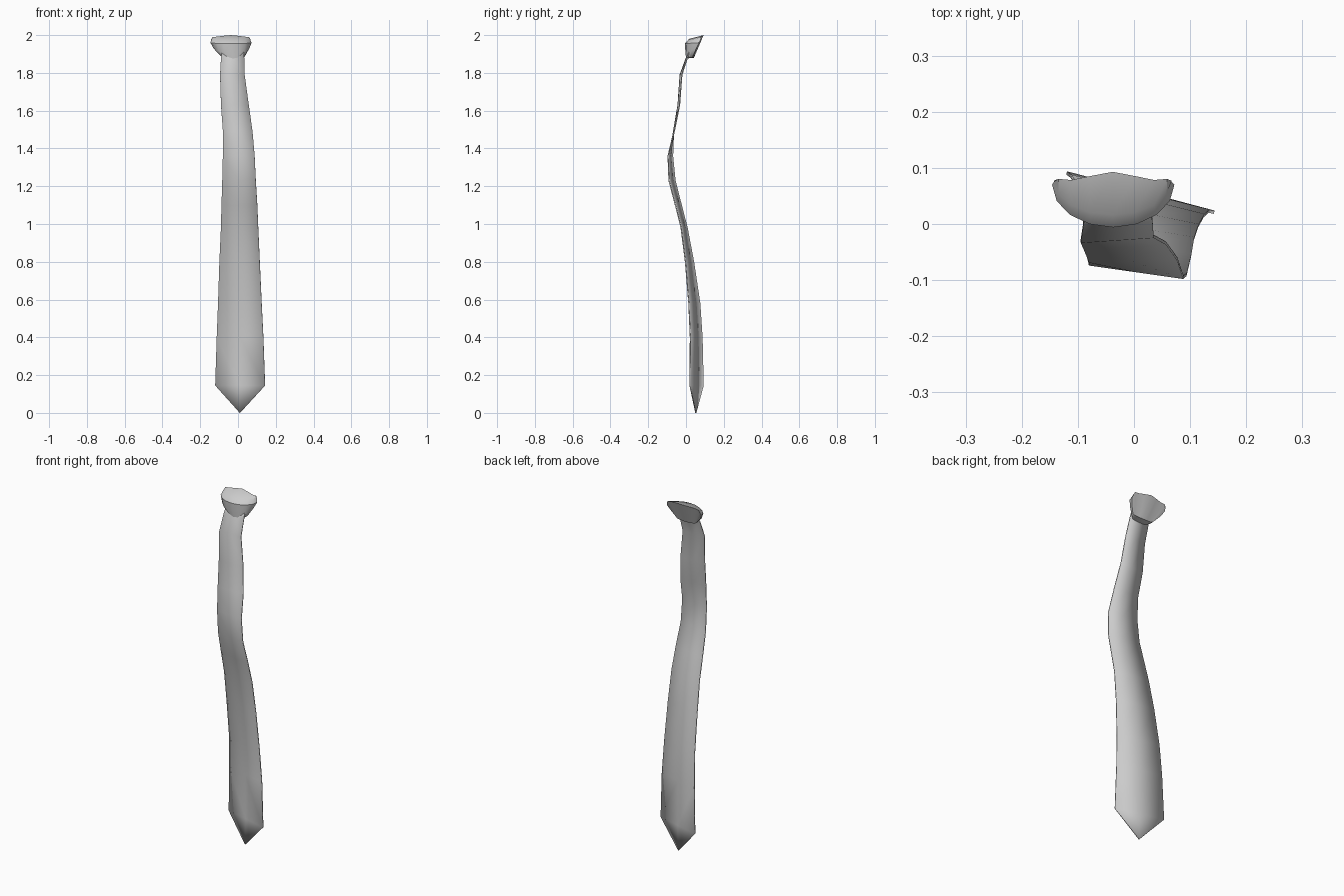
import bpy, bmesh, math

cube = bpy.data.objects.get("Cube")
if cube:
    bpy.data.objects.remove(cube, do_unlink=True)

cloth = bpy.data.materials.new("grey_cloth")
cloth.use_nodes = True
grey = (0.6, 0.6, 0.6, 1)
cloth.diffuse_color = grey
cloth.node_tree.nodes["Principled BSDF"].inputs["Base Color"].default_value = grey


def finish(name, bm, angle):
    """Turn a bmesh into a shaded object with outward normals."""
    bmesh.ops.recalc_face_normals(bm, faces=bm.faces[:])
    mesh = bpy.data.meshes.new(name)
    bm.to_mesh(mesh)
    bm.free()
    mesh.materials.append(cloth)
    obj = bpy.data.objects.new(name, mesh)
    bpy.context.collection.objects.link(obj)
    bpy.ops.object.select_all(action="DESELECT")
    obj.select_set(True)
    bpy.context.view_layer.objects.active = obj
    bpy.ops.object.shade_smooth_by_angle(angle=math.radians(angle))
    return obj


def bridge(bm, first, second):
    """Join two rows of vertices with quads."""
    for i in range(len(first) - 1):
        bm.faces.new((first[i], first[i + 1], second[i + 1], second[i]))


# Blade: cross rows as height, right edge (x, y), left edge (x, y)
blade_rows = [
    (1.92, (-.085, .02), (.03, .02)),
    (1.88, (-.09, .002), (.033, .007)),
    (1.79, (-.095, -.031), (.035, -.022)),
    (1.63, (-.09, -.042), (.057, -.034)),
    (1.49, (-.08, -.066), (.077, -.062)),
    (1.36, (-.08, -.071), (.088, -.095)),
    (1.23, (-.083, -.058), (.094, -.09)),
    (1.1, (-.087, -.025), (.102, -.056)),
    (.98, (-.09, .006), (.107, -.026)),
    (.8, (-.098, .04), (.115, -.003)),
    (.58, (-.105, .073), (.125, .015)),
    (.4, (-.112, .085), (.134, .023)),
    (.145, (-.12, .091), (.143, .021)),
]
bm = bmesh.new()
previous = None
for z, a, b in blade_rows:
    row = []
    for f in (0, 0.5, 1):
        row.append(bm.verts.new((a[0] + (b[0] - a[0]) * f, a[1] + (b[1] - a[1]) * f, z)))
    if previous:
        bridge(bm, previous, row)
    previous = row
# Pointed end
tip = bm.verts.new((.01, .052, 0))
for i in range(2):
    bm.faces.new((previous[i], previous[i + 1], tip))
blade = finish("blade", bm, 30)
fold = blade.modifiers.new("cloth_thickness", "SOLIDIFY")
fold.thickness = 0.006
fold.offset = 0

# Knot: arcs as centre x, half width, side y, middle y, side z, middle z, ripple
knot_arcs = [
    (-.027, .063, .035, 0, 1.887, 1.876, 0),       # lower front
    (-.035, .095, .055, -.003, 1.93, 1.91, 0),     # front bulge
    (-.037, .109, .07, -.006, 1.96, 1.955, 0),     # front crown
    (-.038, .104, .076, .016, 1.972, 1.98, 0),     # top crease
    (-.038, .105, .077, .086, 1.976, 1.997, .007),  # back rim
    (-.027, .063, .037, .042, 1.888, 1.88, 0),     # lower back
]
segments = 8
bm = bmesh.new()
rows = []
for cx, half, side_y, mid_y, side_z, mid_z, ripple in knot_arcs:
    row = []
    for i in range(segments + 1):
        t = math.pi * i / segments
        s = math.sin(t)
        wave = -ripple * math.cos(4 * t) * s if ripple else 0
        wave = -ripple * s * math.cos(4 * t - math.pi) * -1 if ripple else wave
        rise = s ** 0.5 if ripple and s > 0 else s
        row.append(bm.verts.new((cx - half * math.cos(t),
                                 side_y + (mid_y - side_y) * s - wave,
                                 side_z + (mid_z - side_z) * rise - wave * 0.4)))
    rows.append(row)
for i, row in enumerate(rows):
    bridge(bm, row, rows[(i + 1) % len(rows)])
# Closed sides
for end in (0, segments):
    bm.faces.new([row[end] for row in rows])
bmesh.ops.remove_doubles(bm, verts=bm.verts[:], dist=0.0005)
finish("knot", bm, 40)
